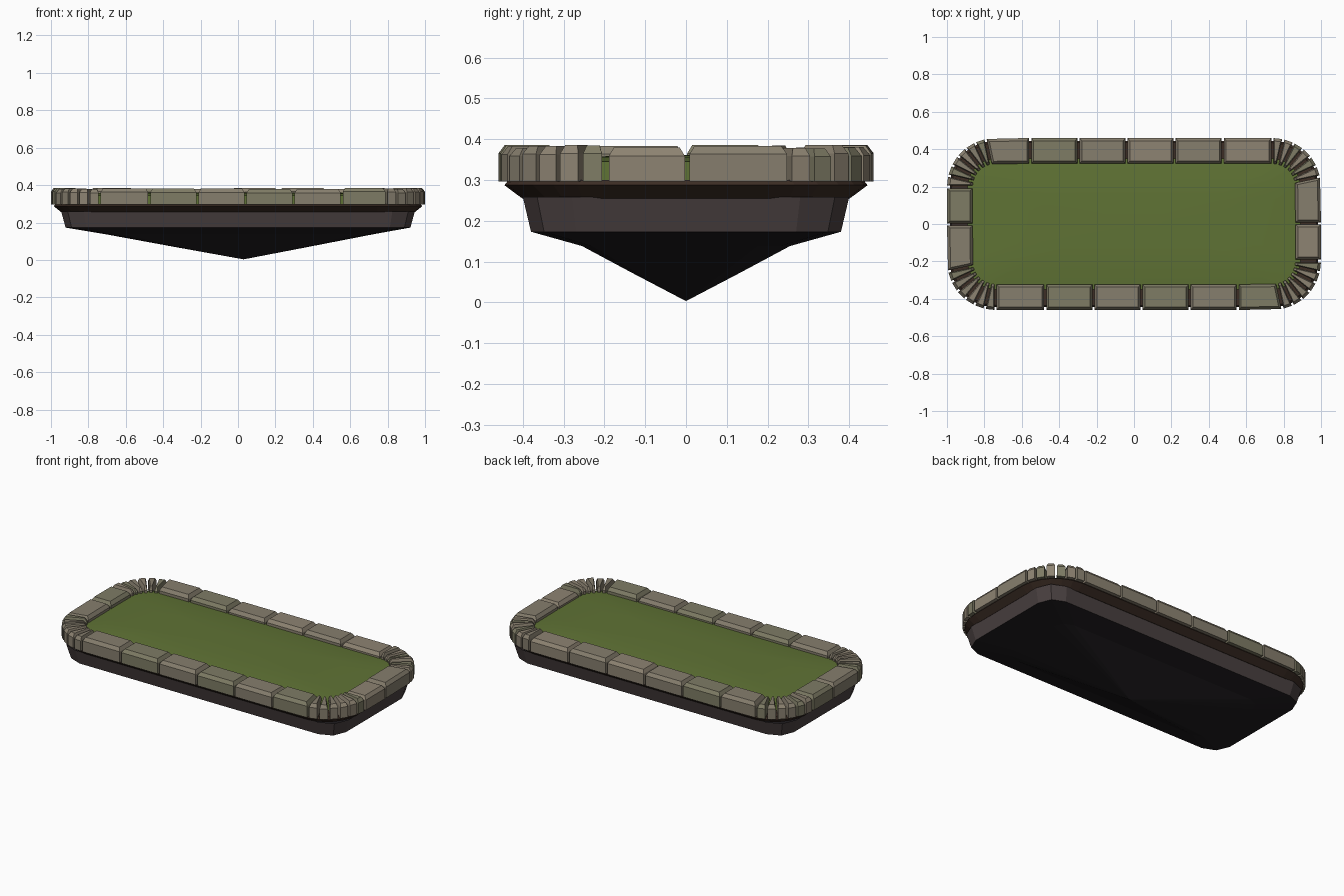
import bpy, bmesh, math, random
from mathutils import Vector

if "Cube" in bpy.data.objects:
    bpy.data.objects.remove(bpy.data.objects["Cube"])

random.seed(4)

def mat(name, c):
    m = bpy.data.materials.new(name)
    m.diffuse_color = (*c, 1)
    m.use_nodes = True
    m.node_tree.nodes["Principled BSDF"].inputs["Base Color"].default_value = m.diffuse_color
    return m

STONE = [mat("stone_a", (0.27, 0.23, 0.17)), mat("stone_b", (0.24, 0.21, 0.155)),
         mat("stone_c", (0.21, 0.20, 0.13))]
GRASS = mat("grass", (0.115, 0.17, 0.035))
DIRT = mat("dirt", (0.045, 0.026, 0.018))
ROCK = mat("rock", (0.068, 0.052, 0.052))
DARK = mat("dark_rock", (0.014, 0.012, 0.014))

def finish(bm, name, material):
    bmesh.ops.recalc_face_normals(bm, faces=bm.faces)
    me = bpy.data.meshes.new(name)
    bm.to_mesh(me)
    bm.free()
    me.materials.append(material)
    ob = bpy.data.objects.new(name, me)
    bpy.context.collection.objects.link(ob)
    return ob

def outline(hx, hy, r, n, z, ox=0):
    """Rounded rectangle with n facets per corner."""
    pts = []
    for k, (sx, sy) in enumerate([(1, 1), (-1, 1), (-1, -1), (1, -1)]):
        for i in range(n + 1):
            a = math.pi / 2 * (k + i / n)
            pts.append(Vector((ox + sx * (hx - r) + r * math.cos(a),
                               sy * (hy - r) + r * math.sin(a), z)))
    return pts

def loft(name, rings, material, tip=None, cap=True, cap_end=False):
    bm = bmesh.new()
    vs = [[bm.verts.new(p) for p in ring] for ring in rings]
    n = len(vs[0])
    for a, b in zip(vs, vs[1:]):
        for i in range(n):
            bm.faces.new((a[i], a[(i + 1) % n], b[(i + 1) % n], b[i]))
    if tip:
        t = bm.verts.new(tip)
        for i in range(n):
            bm.faces.new((vs[-1][i], vs[-1][(i + 1) % n], t))
    if cap:
        bm.faces.new(vs[0])
    if cap_end:
        bm.faces.new(vs[-1])
    return finish(bm, name, material)

# rock underside: tapered band, then an upside-down pyramid
loft("rock_band", [outline(0.945, 0.40, 0.12, 2, 0.258),
                   outline(0.922, 0.38, 0.11, 2, 0.173)], ROCK, cap=False)
loft("rock_underside", [outline(0.922, 0.38, 0.11, 2, 0.173),
                        outline(0.72, 0.255, 0.08, 2, 0.138, 0.008),
                        outline(0.36, 0.128, 0.04, 2, 0.070, 0.018)],
     DARK, tip=(0.03, 0, 0.003), cap=False)

# soil layer under the stones
loft("soil", [outline(0.975, 0.435, 0.24, 6, 0.30),
              outline(0.985, 0.445, 0.24, 6, 0.287),
              outline(0.945, 0.402, 0.20, 6, 0.255)], DIRT, cap_end=True)

# gently domed grass bed
grass = loft("grass_bed", [outline(0.89, 0.35, 0.15, 6, 0.30),
                           outline(0.89, 0.35, 0.15, 6, 0.345),
                           outline(0.78, 0.26, 0.12, 6, 0.356),
                           outline(0.50, 0.14, 0.08, 6, 0.360)],
             GRASS, tip=(0, 0, 0.361), cap=False)
bpy.context.view_layer.objects.active = grass
grass.select_set(True)
bpy.ops.object.shade_smooth_by_angle(angle=math.radians(40))

# border stones: joints along half the loop, as (arc centre, angle)
CX, CY, RO, RI = 0.74, 0.20, 0.26, 0.123
joints = [((CX, -0.195), 0), ((CX, 0.003), 0)]
joints += [((CX, CY), 12 + 78 * i / 6) for i in range(7)]
joints += [((x, CY), 90) for x in (0.475, 0.217, -0.04, -0.297, -0.555)]
joints += [((-CX, CY), 102 + 78 * i / 6) for i in range(7)]

def edge(j):
    (x, y), a = j
    d = Vector((math.cos(math.radians(a)), math.sin(math.radians(a)), 0))
    c = Vector((x, y, 0))
    return c + d * RI, c + d * RO

def border_stone(name, j0, j1, turn):
    i0, o0 = edge(j0)
    i1, o1 = edge(j1)
    def shrink(a, b, g):
        d = (b - a).normalized() * min(g, (b - a).length * 0.4)
        return a + d, b - d
    top = 0.383 + random.uniform(-0.006, 0.003)
    levels = []
    for z, gap, rad in [(0.296, 0.006, 0), (top - 0.02, 0.006, 0),
                        (top, min(0.018, 0.006 + (o1 - o0).length * 0.1), 0.015)]:
        a, b = shrink(i0, i1, gap)
        d, c = shrink(o0, o1, gap)
        a, d = shrink(a, d, rad)
        b, c = shrink(b, c, rad)
        levels.append([Vector((p.x * turn, p.y * turn, z)) for p in (a, b, c, d)])
    loft(name, levels, random.choice(STONE), cap_end=True)

n = 0
for turn in (1, -1):
    for j0, j1 in zip(joints, joints[1:]):
        n += 1
        border_stone(f"border_stone_{n:02d}", j0, j1, turn)
